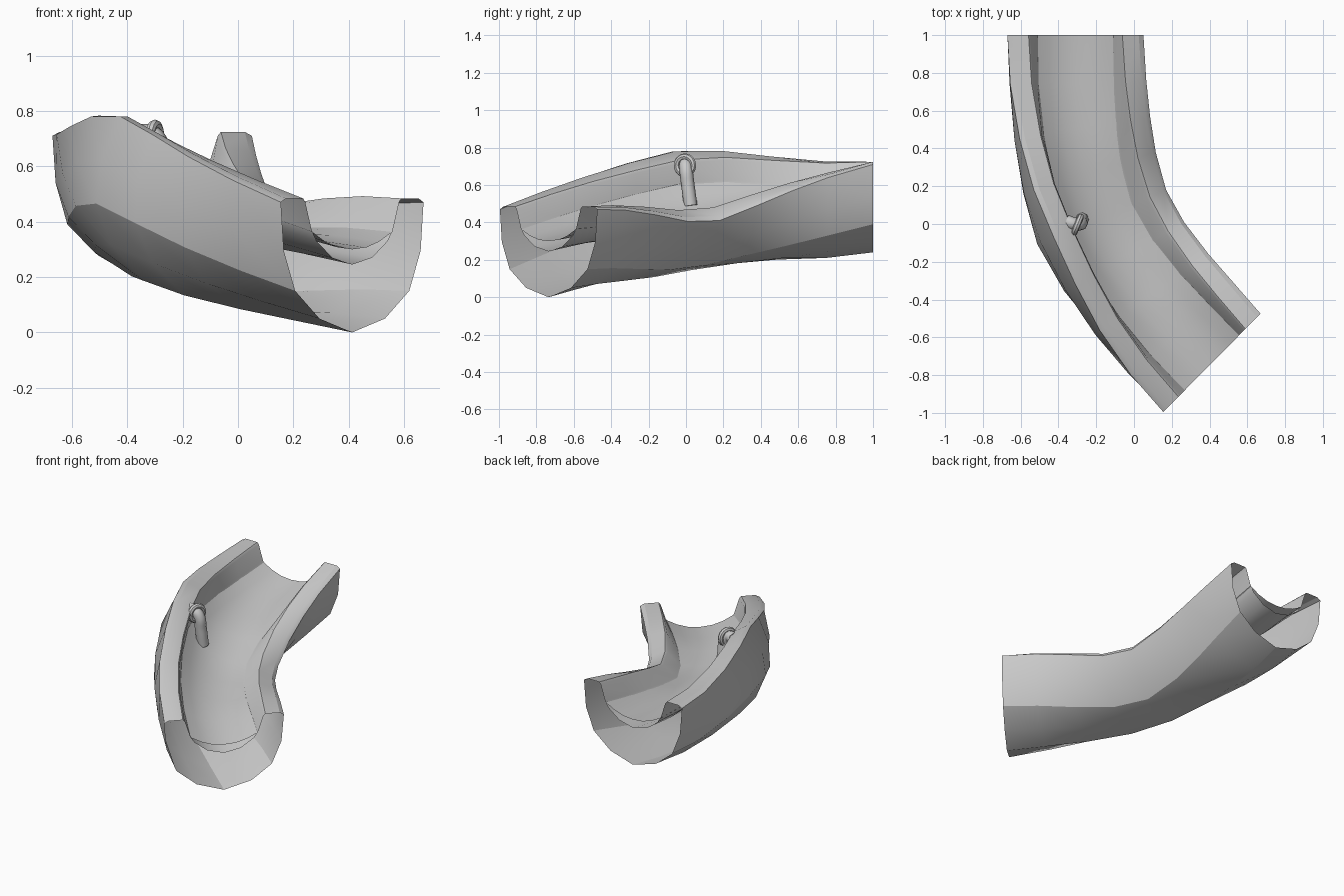
import bpy, bmesh, math
from mathutils import Vector

if "Cube" in bpy.data.objects:
    bpy.data.objects.remove(bpy.data.objects["Cube"])

# Rim stations along the bend: outer-left edge and outer-right edge
left = [(-.67, 1, .71), (-.655, .74, .715), (-.605, .45, .745), (-.53, .18, .78),
        (-.425, -.07, .78), (-.31, -.32, .715), (-.18, -.565, .635), (-.02, -.795, .55), (.155, -.995, .47)]
right = [(.05, 1, .71), (.065, .76, .64), (.085, .57, .57), (.115, .38, .49),
         (.17, .18, .41), (.265, .01, .405), (.395, -.16, .44), (.535, -.32, .465), (.67, -.475, .47)]

# Half cross-sections: (fraction of half width, depth below rim edge)
outer = [(1, 0), (.96, .175), (.80, .32), (.46, .42), (0, .47)]
inner = [(0, .225), (.28, .20), (.50, .14), (.57, .10), (.66, -.002), (.69, -.014), (.93, -.014)]
water = [(0, .17), (.2, .163), (.38, .142), (.57, .105)]


def mirrored(pts):
    return [(-u, v) for u, v in pts]


def sweep(name, section, closed, angle):
    """Carry a section along the banked rim stations."""
    bm = bmesh.new()
    rings = []
    for l, r in zip(left, right):
        l, r = Vector(l), Vector(r)
        side = (r - l).normalized()
        up = (Vector((0, 0, 1)) - side * side.z).normalized()
        mid, half = (l + r) / 2, (r - l).length / 2
        rings.append([bm.verts.new(mid + side * half * u - up * v) for u, v in section])
    n = len(section)
    for a, b in zip(rings, rings[1:]):
        for i in range(n if closed else n - 1):
            j = (i + 1) % n
            bm.faces.new((a[i], a[j], b[j], b[i]))
    bmesh.ops.recalc_face_normals(bm, faces=bm.faces)
    if not closed and sum(f.normal.z for f in bm.faces) < 0:
        bmesh.ops.reverse_faces(bm, faces=bm.faces)
    me = bpy.data.meshes.new(name)
    bm.to_mesh(me)
    bm.free()
    ob = bpy.data.objects.new(name, me)
    bpy.context.collection.objects.link(ob)
    smooth(ob, angle)


def smooth(ob, angle):
    bpy.ops.object.select_all(action='DESELECT')
    ob.select_set(True)
    bpy.context.view_layer.objects.active = ob
    bpy.ops.object.shade_smooth_by_angle(angle=math.radians(angle))


# Trough: hollow between shell and floor, open at both ends
sweep("trough", mirrored(outer) + outer[-2::-1] + inner[:0:-1] + mirrored(inner), True, 28)

# Water sheet lying above the trough floor
sweep("water_sheet", mirrored(water[:0:-1]) + water, False, 40)

# Round flange on the high wall
normal = Vector((.92, -.38, 0))
bpy.ops.mesh.primitive_torus_add(major_segments=20, minor_segments=8, major_radius=.047,
                                 minor_radius=.017, location=(-.30, -.005, .705),
                                 rotation=normal.to_track_quat('Z', 'Y').to_euler())
flange = bpy.context.object
flange.name = "spout_flange"
smooth(flange, 40)

# Spout that leaves the wall and bends down
curve = bpy.data.curves.new("spout", 'CURVE')
curve.dimensions = '3D'
curve.bevel_depth = .036
curve.bevel_resolution = 2
curve.use_fill_caps = True
curve.resolution_u = 5
path = [(-.36, .015, .715), (-.32, 0, .715), (-.29, .0, .69), (-.28, .01, .60), (-.275, .025, .49)]
sp = curve.splines.new('BEZIER')
sp.bezier_points.add(len(path) - 1)
for p, co in zip(sp.bezier_points, path):
    p.co = co
    p.handle_left_type = p.handle_right_type = 'AUTO'
spout = bpy.data.objects.new("spout", curve)
bpy.context.collection.objects.link(spout)
